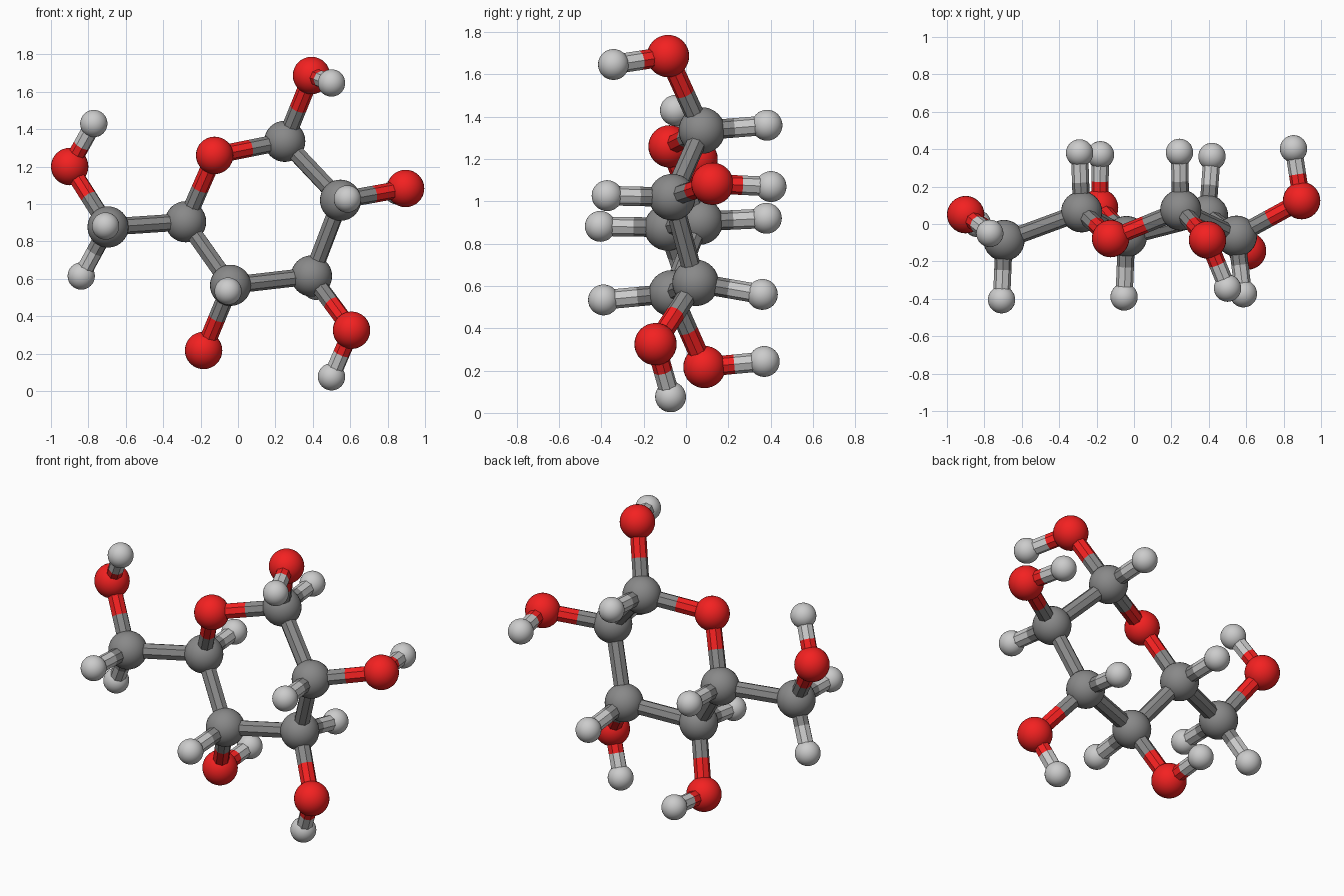
import bpy
from mathutils import Vector

if "Cube" in bpy.data.objects:
    bpy.data.objects.remove(bpy.data.objects["Cube"])

BOND_RADIUS = 0.046
BOND_SIDES = 8


def material(name, rgb):
    m = bpy.data.materials.new(name)
    m.diffuse_color = (*rgb, 1)
    m.use_nodes = True
    m.node_tree.nodes["Principled BSDF"].inputs["Base Color"].default_value = m.diffuse_color
    return m


# element: (name, radius, material)
ELEMENTS = {
    "C": ("carbon", 0.11, material("dark_grey", (0.25, 0.25, 0.25))),
    "O": ("oxygen", 0.10, material("red", (0.9, 0.015, 0.015))),
    "H": ("hydrogen", 0.073, material("light_grey", (0.75, 0.75, 0.75))),
}

# atom centres: ring, side arm, hydroxyl oxygens, hydrogens
ATOMS = {
    "C1": (0.25, 0.075, 1.335), "C2": (0.548, -0.065, 1.02),
    "C3": (0.393, 0.045, 0.615), "C4": (-0.04, -0.067, 0.565),
    "C5": (-0.28, 0.065, 0.905), "O5": (-0.125, -0.078, 1.26),
    "C6": (-0.695, -0.088, 0.877),
    "O1": (0.393, -0.085, 1.687), "O2": (0.896, 0.125, 1.083),
    "O3": (0.607, -0.144, 0.325), "O4": (-0.184, 0.087, 0.217),
    "O6": (-0.90, 0.05, 1.20),
    "H1": (0.243, 0.383, 1.36), "H2": (0.585, -0.373, 1.027),
    "H3": (0.417, 0.361, 0.56), "H4": (-0.053, -0.39, 0.534),
    "H5": (-0.291, 0.38, 0.92), "H6": (-0.708, -0.405, 0.882),
    "H7": (-0.838, 0.003, 0.615),
    "H11": (0.50, -0.343, 1.647), "H12": (0.853, 0.402, 1.07),
    "H13": (0.50, -0.073, 0.076), "H14": (-0.179, 0.37, 0.243),
    "H16": (-0.771, -0.05, 1.43),
}

BONDS = """C1-C2 C2-C3 C3-C4 C4-C5 C5-O5 O5-C1 C5-C6 C1-O1 C2-O2 C3-O3 C4-O4 C6-O6
C1-H1 C2-H2 C3-H3 C4-H4 C5-H5 C6-H6 C6-H7 O1-H11 O2-H12 O3-H13 O4-H14 O6-H16""".split()


def add_atom(key):
    name, radius, mat = ELEMENTS[key[0]]
    bpy.ops.mesh.primitive_uv_sphere_add(segments=32, ring_count=16, radius=radius, location=ATOMS[key])
    ob = bpy.context.object
    ob.name = f"{name}_atom_{key[1:]}"
    ob.data.materials.append(mat)
    bpy.ops.object.shade_smooth()


def add_half_bond(start, end):
    # runs from the start atom to the midpoint, in the start atom's colour
    a, b = Vector(ATOMS[start]), Vector(ATOMS[end])
    half = (b - a) / 2
    bpy.ops.mesh.primitive_cylinder_add(vertices=BOND_SIDES, radius=BOND_RADIUS,
                                        depth=half.length, location=a + half / 2)
    ob = bpy.context.object
    ob.rotation_euler = half.to_track_quat("Z", "Y").to_euler()
    name, _, mat = ELEMENTS[start[0]]
    ob.name = f"{name}_bond_{start}_to_{end}"
    ob.data.materials.append(mat)


# balls
for key in ATOMS:
    add_atom(key)

# two-coloured sticks
for bond in BONDS:
    first, second = bond.split("-")
    add_half_bond(first, second)
    add_half_bond(second, first)
